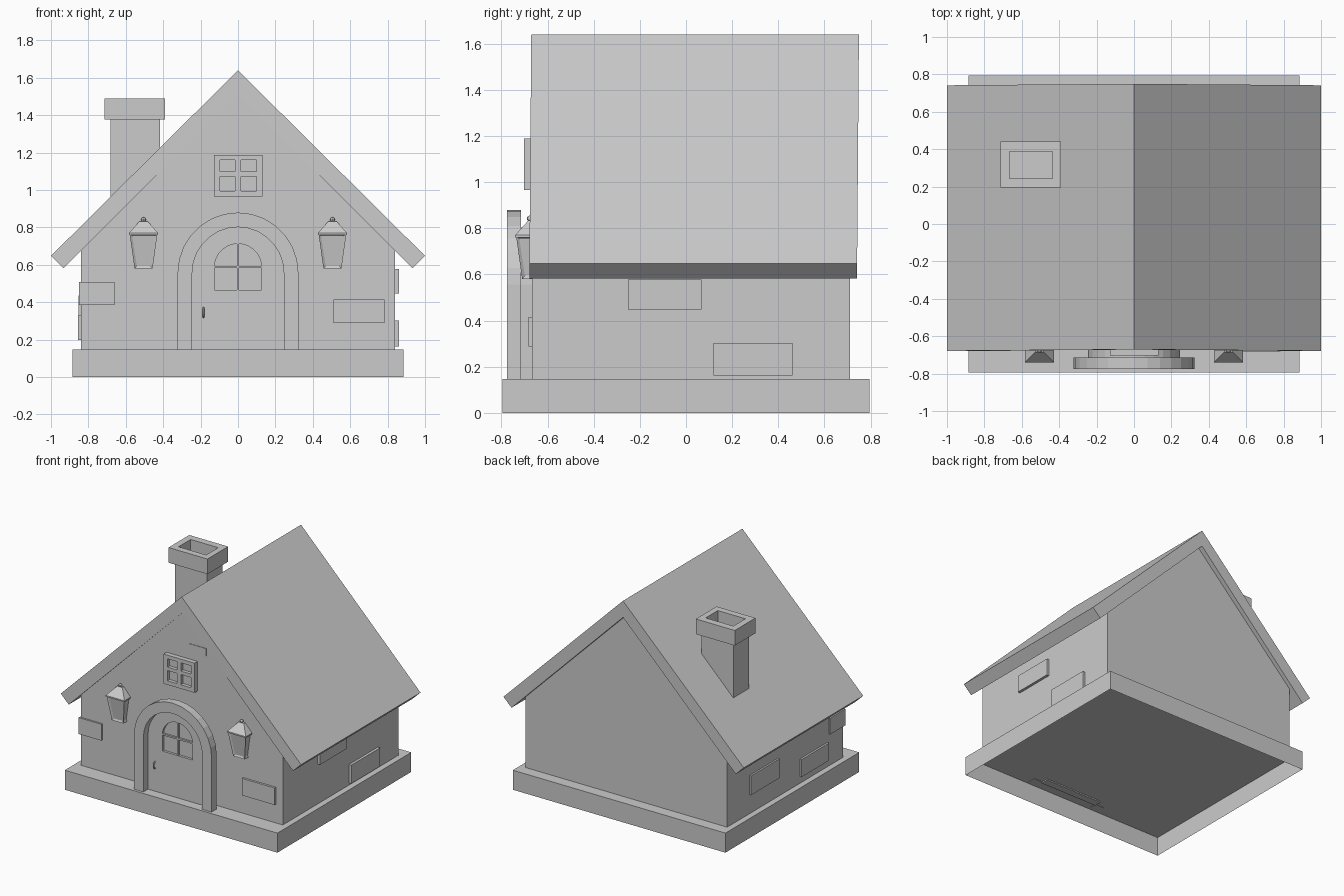
import bpy, bmesh, math
from mathutils import Vector, Matrix

if "Cube" in bpy.data.objects:
    bpy.data.objects.remove(bpy.data.objects["Cube"])


def make_object(name, bm):
    bmesh.ops.recalc_face_normals(bm, faces=bm.faces)
    mesh = bpy.data.meshes.new(name)
    bm.to_mesh(mesh)
    bm.free()
    obj = bpy.data.objects.new(name, mesh)
    bpy.context.collection.objects.link(obj)
    return obj


def add_box(bm, x, y, z):
    size = Vector((x[1] - x[0], y[1] - y[0], z[1] - z[0]))
    mid = Vector((sum(x) / 2, sum(y) / 2, sum(z) / 2))
    bmesh.ops.create_cube(bm, size=1, matrix=Matrix.Translation(mid) @ Matrix.Diagonal((*size, 1)))


def boxes(name, *specs):
    bm = bmesh.new()
    for spec in specs:
        add_box(bm, *spec)
    return make_object(name, bm)


def prism(name, profile, y0, y1, lean=0.0):
    """Extrude an x-z profile along y; lean shifts y a little with height."""
    bm = bmesh.new()
    low = min(z for _, z in profile)
    face = bm.faces.new([bm.verts.new((x, y0 + lean * (z - low), z)) for x, z in profile])
    ext = bmesh.ops.extrude_face_region(bm, geom=[face], use_keep_orig=True)
    moved = [v for v in ext["geom"] if isinstance(v, bmesh.types.BMVert)]
    bmesh.ops.translate(bm, verts=moved, vec=(0, y1 - y0, 0))
    return make_object(name, bm)


def drop_bottom(obj):
    bm = bmesh.new()
    bm.from_mesh(obj.data)
    bm.normal_update()
    bmesh.ops.delete(bm, geom=[f for f in bm.faces if f.normal.z < -0.99], context="FACES_ONLY")
    bm.to_mesh(obj.data)
    bm.free()


def arch(radius, bottom, spring, segments=14):
    """Points from bottom right, over the round top, to bottom left."""
    pts = [(radius, bottom)]
    for i in range(segments + 1):
        a = math.pi * i / segments
        pts.append((radius * math.cos(a), spring + radius * math.sin(a)))
    return pts + [(-radius, bottom)]


def cut(obj, cutter):
    mod = obj.modifiers.new("recess", "BOOLEAN")
    mod.operation = "DIFFERENCE"
    mod.solver = "EXACT"
    mod.object = cutter
    cutter.hide_render = True
    cutter.hide_set(True)


# Base slab, open underneath
drop_bottom(boxes("base", ((-0.885, 0.885), (-0.795, 0.795), (0, 0.147))))

# Gabled walls
walls = prism("walls", [(-0.84, 0.147), (0.84, 0.147), (0.84, 0.68), (0, 1.52), (-0.84, 0.68)],
              -0.667, 0.71)
drop_bottom(walls)

# Chevron roof with a slight lean
prism("roof", [(-1, 0.648), (0, 1.64), (1, 0.648), (0.933, 0.583), (0, 1.515), (-0.933, 0.583)],
      -0.679, 0.741, lean=0.008)

# Chimney
boxes("chimney_stack", ((-0.682, -0.417), (0.225, 0.412), (0.85, 1.378)))
cap = boxes("chimney_cap", ((-0.714, -0.39), (0.194, 0.44), (1.376, 1.49)))
cut(cap, boxes("chimney_cutter", ((-0.665, -0.435), (0.243, 0.387), (1.40, 1.6))))

# Door with an arched frame and recessed window
prism("door_frame", arch(0.323, 0.145, 0.557) + arch(0.245, 0.145, 0.557)[::-1], -0.775, -0.715)
door = prism("door", arch(0.247, 0.138, 0.557), -0.72, -0.66)
cut(door, prism("door_window_cutter", arch(0.126, 0.465, 0.587), -0.80, -0.702))
boxes("door_window_bars", ((-0.006, 0.006), (-0.716, -0.70), (0.465, 0.712)),
      ((-0.125, 0.125), (-0.716, -0.70), (0.583, 0.595)))

# Door handle: small half ring
curve = bpy.data.curves.new("door_handle", "CURVE")
curve.dimensions = "3D"
curve.bevel_depth = 0.005
curve.bevel_resolution = 1
spline = curve.splines.new("POLY")
spline.points.add(8)
for i, p in enumerate(spline.points):
    a = math.pi * i / 8
    p.co = (-0.185, -0.72 - 0.02 * math.sin(a), 0.345 + 0.025 * math.cos(a), 1)
bpy.context.collection.objects.link(bpy.data.objects.new("door_handle", curve))

# Gable window with four recessed panes
window = boxes("gable_window", ((-0.128, 0.13), (-0.702, -0.655), (0.965, 1.188)))
panes = [(x, (-0.8, -0.676), z) for x in ((-0.096, -0.016), (0.016, 0.1))
         for z in ((0.995, 1.072), (1.098, 1.16))]
cut(window, boxes("pane_cutter", *panes))


# Wall lanterns, half sunk in the wall
def lantern(name, cx):
    bm = bmesh.new()

    def frustum(r0, r1, z0, z1):
        rot = Matrix.Rotation(math.pi / 4, 4, "Z")
        res = bmesh.ops.create_cone(bm, cap_ends=True, segments=4, radius1=r0 * math.sqrt(2),
                                    radius2=r1 * math.sqrt(2), depth=z1 - z0,
                                    matrix=Matrix.Translation((cx, -0.662, (z0 + z1) / 2)) @ rot)
        return {f for v in res["verts"] for f in v.link_faces}

    body = frustum(0.048, 0.074, 0.58, 0.765)
    bm.normal_update()
    glass = [f for f in body if abs(f.normal.z) < 0.8]
    bmesh.ops.inset_individual(bm, faces=glass, thickness=0.018, depth=-0.008)
    frustum(0.078, 0.078, 0.76, 0.77)
    frustum(0.078, 0.022, 0.77, 0.833)
    bmesh.ops.create_uvsphere(bm, u_segments=8, v_segments=6, radius=0.013,
                              matrix=Matrix.Translation((cx, -0.677, 0.842)))
    return make_object(name, bm)


for side, x in (("left", -0.505), ("right", 0.505)):
    lantern("lantern_" + side, x)

# Stones set into the walls
stones = [
    ((-0.85, -0.66), (-0.68, -0.50), (0.385, 0.508)),
    ((0.51, 0.782), (-0.683, -0.64), (0.288, 0.416)),
    ((0.80, 0.86), (-0.252, 0.068), (0.447, 0.578)),
    ((0.80, 0.86), (0.12, 0.462), (0.163, 0.302)),
    ((-0.853, -0.80), (0.104, 0.443), (0.29, 0.435)),
    ((-0.855, -0.80), (-0.48, -0.153), (0.198, 0.33)),
    ((0.067, 0.205), (-0.671, -0.64), (1.25, 1.305)),
]
for i, spec in enumerate(stones):
    boxes(f"wall_stone_{i + 1}", spec)
